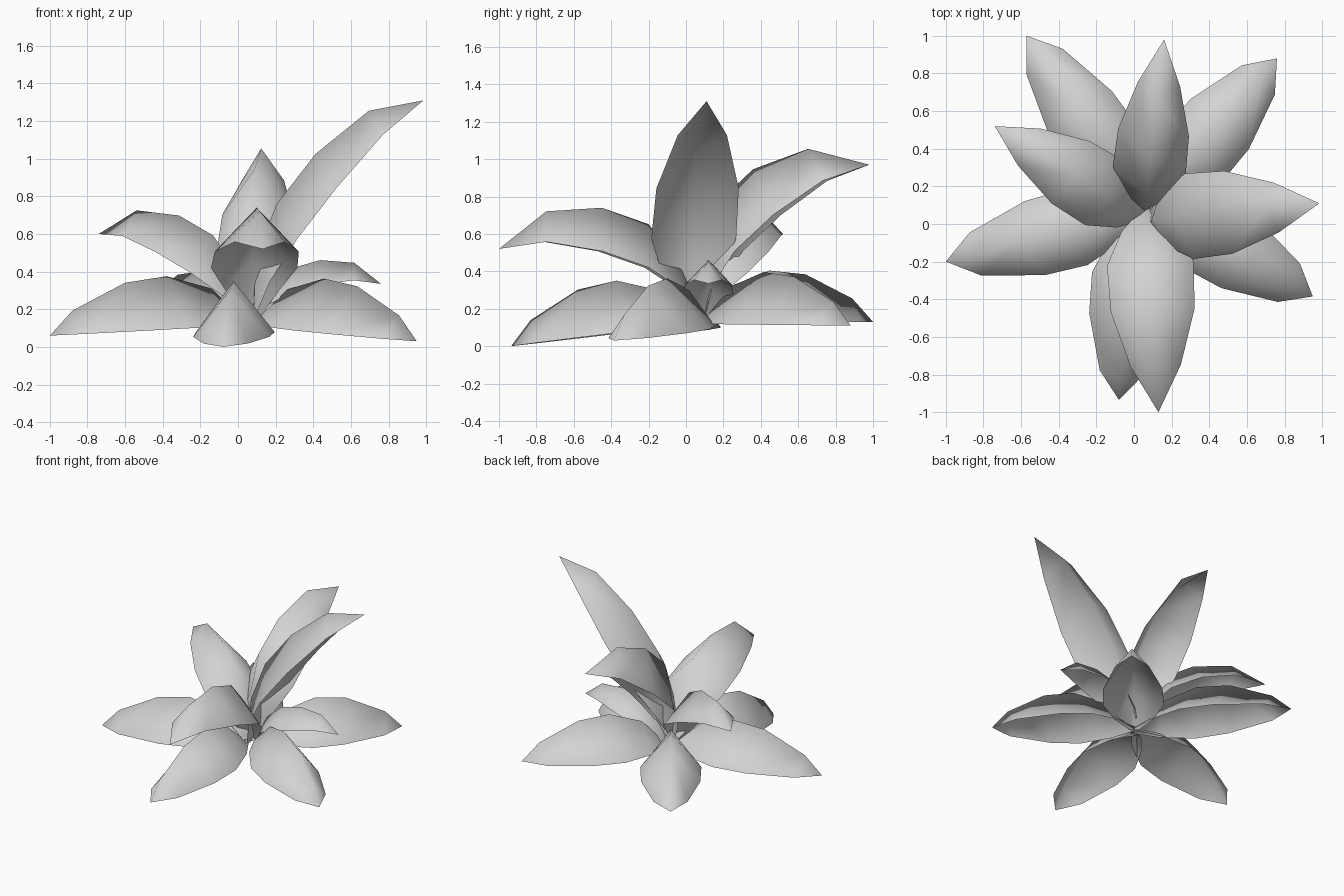
import bpy, bmesh
from mathutils import Vector

cube = bpy.data.objects.get("Cube")
if cube:
    bpy.data.objects.remove(cube)

leaf_grey = bpy.data.materials.new("leaf_grey")
leaf_grey.use_nodes = True
leaf_grey.diffuse_color = (0.65, 0.65, 0.65, 1)
leaf_grey.node_tree.nodes["Principled BSDF"].inputs["Base Color"].default_value = (0.65, 0.65, 0.65, 1)

# Rows along a leaf: position on the chord, arch height, half width (as fractions)
LOW_ROWS = [(0, 0, 0.15), (0.18, 0.72, 0.62), (0.40, 1, 1),
            (0.61, 0.92, 0.97), (0.88, 0.45, 0.56), (1, 0, 0)]
UPPER_ROWS = [(0, 0, 0.15), (0.18, 0.68, 0.62), (0.38, 1, 1),
              (0.61, 1, 0.97), (0.85, 0.70, 0.58), (1, 0, 0)]


def leaf(name, rows, base, tip, arch, half_width, edge_lift):
    """Arched leaf with a raised midrib, running from the crown to its tip."""
    base, tip = Vector(base), Vector(tip)
    chord = tip - base
    side = Vector((-chord.y, chord.x, 0)).normalized()
    up = chord.cross(side).normalized()
    bm = bmesh.new()
    loops = []
    for t, h, w in rows:
        mid = base + chord * t + up * (h * arch)
        if w == 0:
            loops.append([bm.verts.new(mid)])
            continue
        edge = base + chord * (t - 0.06 * h) + up * (h * arch * edge_lift)
        offset = side * (w * half_width)
        loops.append([bm.verts.new(p) for p in (edge - offset, mid, edge + offset)])
    for a, b in zip(loops, loops[1:]):
        for i in range(2):
            if len(b) == 1:
                bm.faces.new((a[i], b[0], a[i + 1]))
            else:
                bm.faces.new((a[i], b[i], b[i + 1], a[i + 1]))
    # Top surface faces outwards
    for f in bm.faces:
        f.normal_update()
        if f.normal.dot(up) < 0:
            f.normal_flip()
        f.smooth = True
    mesh = bpy.data.meshes.new(name)
    bm.to_mesh(mesh)
    bm.free()
    mesh.materials.append(leaf_grey)
    bpy.context.collection.objects.link(bpy.data.objects.new(name, mesh))


# Low ring of five drooping leaves: base x and y, then tip
low_leaves = {
    "low_leaf_front": (0.02, 0.06, (-0.08, -0.935, 0.0)),
    "low_leaf_left": (0.09, 0.11, (0.95, -0.385, 0.03)),
    "low_leaf_back_left": (0.08, 0.10, (0.76, 0.88, 0.11)),
    "low_leaf_back_right": (0.07, 0.08, (-0.57, 1.0, 0.13)),
    "low_leaf_right": (0.06, 0.08, (-1.0, -0.2, 0.06)),
}
for name, (x, y, tip) in low_leaves.items():
    leaf(name, LOW_ROWS, (x, y, 0.12), tip, 0.28, 0.21, 0.0)

# Upper leaves, each raised differently
leaf("upper_leaf_front", UPPER_ROWS, (0.07, 0.08, 0.14), (0.13, -1.0, 0.52), 0.39, 0.23, 0.43)
leaf("upper_leaf_back", UPPER_ROWS, (0.06, 0.10, 0.14), (0.16, 0.98, 0.97), 0.41, 0.195, 0.35)
leaf("upper_leaf_right", UPPER_ROWS, (0.05, 0.04, 0.14), (-0.74, 0.52, 0.60), 0.31, 0.20, 0.4)
leaf("tall_leaf_left", UPPER_ROWS, (0.08, 0.02, 0.14), (0.985, 0.11, 1.31), 0.28, 0.228, 0.35)
leaf("small_leaf_left", UPPER_ROWS, (0.08, 0.12, 0.14), (0.76, 0.12, 0.335), 0.21, 0.13, 0.4)
